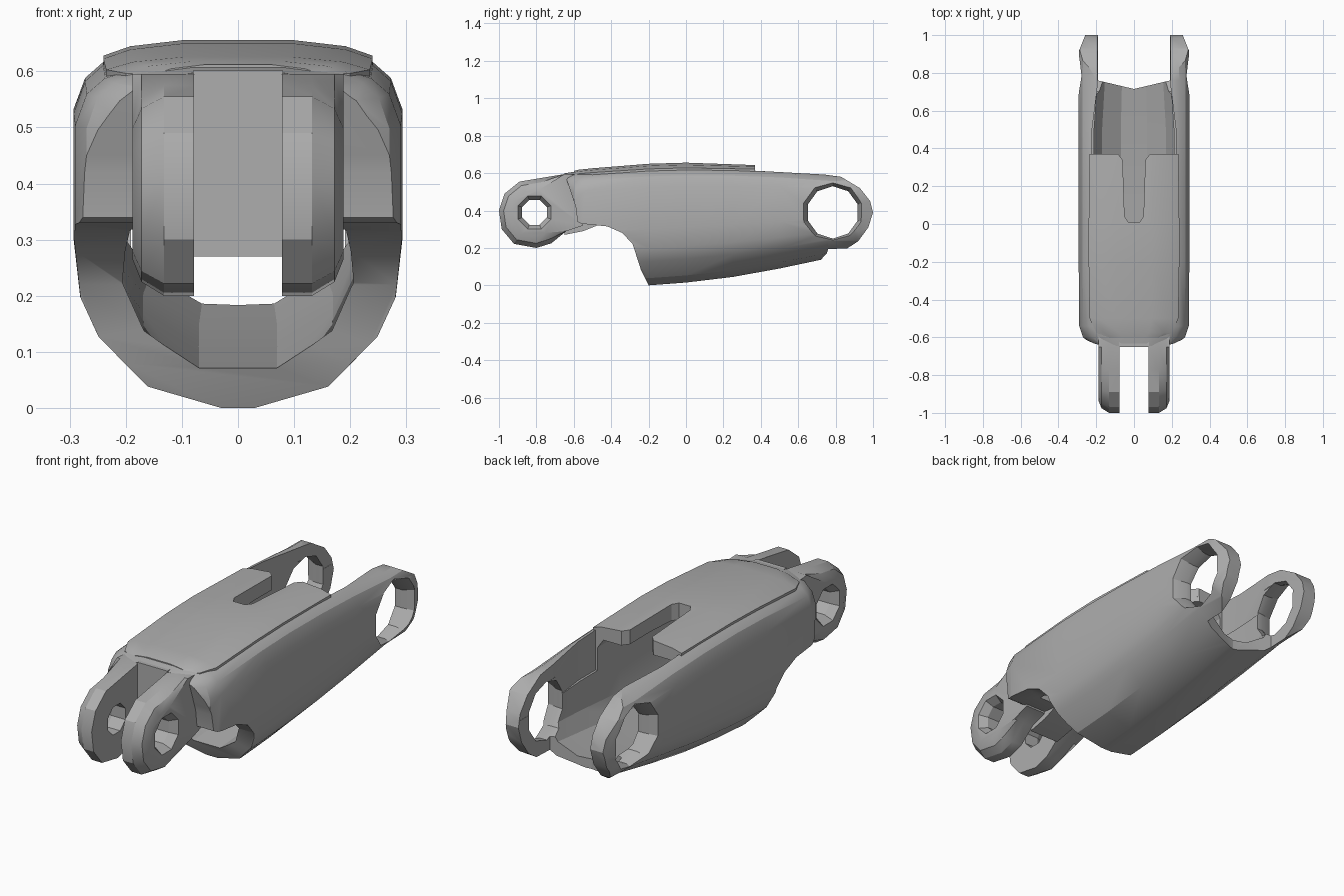
import bpy, bmesh, math

old = bpy.data.objects.get("Cube")
if old:
    bpy.data.objects.remove(old, do_unlink=True)

grey = bpy.data.materials.new("plain grey")
grey.use_nodes = True
colour = (0.42, 0.42, 0.42, 1)
grey.diffuse_color = colour
grey.node_tree.nodes["Principled BSDF"].inputs["Base Color"].default_value = colour


def loft(name, rings):
    """Closed solid through rings that share a point count."""
    bm = bmesh.new()
    loops = [[bm.verts.new(p) for p in ring] for ring in rings]
    n = len(loops[0])
    for a, b in zip(loops, loops[1:]):
        for i in range(n):
            j = (i + 1) % n
            bm.faces.new((a[i], a[j], b[j], b[i]))
    bm.faces.new(loops[0])
    bm.faces.new(loops[-1])
    bmesh.ops.recalc_face_normals(bm, faces=bm.faces)
    mesh = bpy.data.meshes.new(name)
    bm.to_mesh(mesh)
    bm.free()
    mesh.materials.append(grey)
    obj = bpy.data.objects.new(name, mesh)
    bpy.context.collection.objects.link(obj)
    return obj


def sections(name, half, stations):
    """Mirrored cross-section scaled at each (y, half width, bottom, top)."""
    ring = half + [(-x, s) for x, s in reversed(half)]
    return loft(name, [[(x * w, y, b + s * (t - b)) for x, s in ring]
                       for y, w, b, t in stations])


def side_prism(name, outline, x0, x1):
    return loft(name, [[(x, y, z) for y, z in outline] for x in (x0, x1)])


def plan_prism(name, half, z0, z1):
    ring = half + [(-x, y) for x, y in reversed(half)]
    return loft(name, [[(x, y, z) for x, y in ring] for z in (z0, z1)])


def pin_hole(name, y, z, sides, steps):
    """Turned cutter along x, given (x, radius) steps."""
    turn = [2 * math.pi * (i + 0.5) / sides for i in range(sides)]
    return loft(name, [[(x, y + r * math.cos(a), z + r * math.sin(a)) for a in turn]
                       for x, r in steps])


def carve(obj, cutters):
    """Apply boolean cutters, then remove them."""
    for cutter, operation in cutters:
        cutter.hide_render = True
        mod = obj.modifiers.new("cut", 'BOOLEAN')
        mod.object, mod.operation, mod.solver = cutter, operation, 'EXACT'
    graph = bpy.context.evaluated_depsgraph_get()
    mesh = bpy.data.meshes.new_from_object(obj.evaluated_get(graph))
    obj.modifiers.clear()
    obj.data = mesh
    for cutter, _ in cutters:
        bpy.data.objects.remove(cutter, do_unlink=True)


# Outer shell: lofted skin trimmed to the side outline
skin = [(.1, 0), (.55, .06), (.85, .2), (.96, .31), (1, .47), (1, .82),
        (.93, .91), (.82, .955), (.65, .98), (.3, 1)]
shell = sections("outer_shell", skin, [
    (-.645, .21, 0, .60), (-.6, .27, 0, .607), (-.54, .29, 0, .615),
    (-.2, .293, 0, .64), (0, .293, .015, .645), (.25, .293, .045, .64),
    (.5, .293, .09, .625), (.76, .293, .145, .60), (.92, .29, .15, .60),
    (1.02, .25, .15, .60)])
outline = [(-.7, .7), (.6, .7), (.65, .605), (.83, .58), (.93, .52), (.985, .45),
           (1, .39), (.975, .31), (.92, .235), (.85, .19), (.76, .15), (.7, -.1),
           (-.2, -.1), (-.2, 0), (-.24, .08), (-.285, .22), (-.34, .28),
           (-.42, .315), (-.56, .33), (-.58, .34), (-.59, .42), (-.65, .6)]
trim = side_prism("side_trim", outline, -.4, .4)

# Hollow interior, rear fork gap and top slot
bore = [(.33, .02), (.8, .15), (1, .32), (1, .9), (.85, 1)]
cavity = sections("cavity_cutter", bore, [
    (-.45, .19, .1, .5), (-.25, .21, .06, .57), (.2, .212, .1, .58),
    (.5, .211, .14, .57), (.8, .19, .19, .56)])
gap = plan_prism("gap_cutter", [(.03, .01), (.05, .04), (.06, .34), (.085, .37),
                                (.222, .37), (.222, .5), (.192, .74), (.192, 1.1)], .42, .8)
floor_cut = plan_prism("floor_cutter", [(.001, .715), (.191, .76), (.191, 1.1)], -.1, .5)
fork_holes = pin_hole("fork_hole_cutter", .785, .39, 10,
                      [(-.35, .185), (-.23, .14), (.23, .14), (.35, .185)])
carve(shell, [(trim, 'INTERSECT'), (cavity, 'DIFFERENCE'), (gap, 'DIFFERENCE'),
              (floor_cut, 'DIFFERENCE'), (fork_holes, 'DIFFERENCE')])

# Raised top panel with clipped front corners and the same slot
crown = [(1, 0), (1, .5), (.8, .8), (.4, 1)]
panel = sections("top_panel", crown, [
    (-.6, .15, .575, .612), (-.575, .2, .575, .618), (-.5, .235, .58, .626),
    (-.2, .24, .595, .65), (0, .24, .6, .656), (.37, .235, .6, .643)])
slot = plan_prism("slot_cutter", [(.03, .01), (.05, .04), (.06, .34), (.085, .371),
                                  (.085, .5)], .4, .8)
carve(panel, [(slot, 'DIFFERENCE')])

# Front lugs with bevelled outer rims and pin holes
rim = [(-.55, .59), (-.65, .595), (-.77, .575), (-.89, .555), (-.97, .49), (-1, .4),
       (-.985, .3), (-.92, .222), (-.8, .2), (-.72, .225), (-.64, .29), (-.55, .32)]
pin_y, pin_z = -.81, .39


def shrunk(k):
    return [(y, z) if y > -.66 else (pin_y + (y - pin_y) * k, pin_z + (z - pin_z) * k)
            for y, z in rim]


parts = [shell, panel]
for side, name in ((1, "left_lug"), (-1, "right_lug")):
    layers = [(.078, 1), (.132, 1), (.172, .87), (.188, .66)]
    lug = loft(name, [[(side * x, y, z) for y, z in shrunk(k)] for x, k in layers])
    hole = pin_hole(name + "_cutter", pin_y, pin_z, 8,
                    [(side * .05, .072), (side * .15, .072), (side * .22, .115)])
    carve(lug, [(hole, 'DIFFERENCE')])
    parts.append(lug)

# Web joining the lugs to the shell
parts.append(side_prism("lug_web", [(-.65, .27), (-.65, .602), (-.55, .602),
                                    (-.45, .5), (-.45, .33), (-.55, .29)], -.08, .08))

bpy.ops.object.select_all(action='DESELECT')
for part in parts:
    part.select_set(True)
bpy.context.view_layer.objects.active = shell
bpy.ops.object.shade_smooth_by_angle(angle=math.radians(28))
